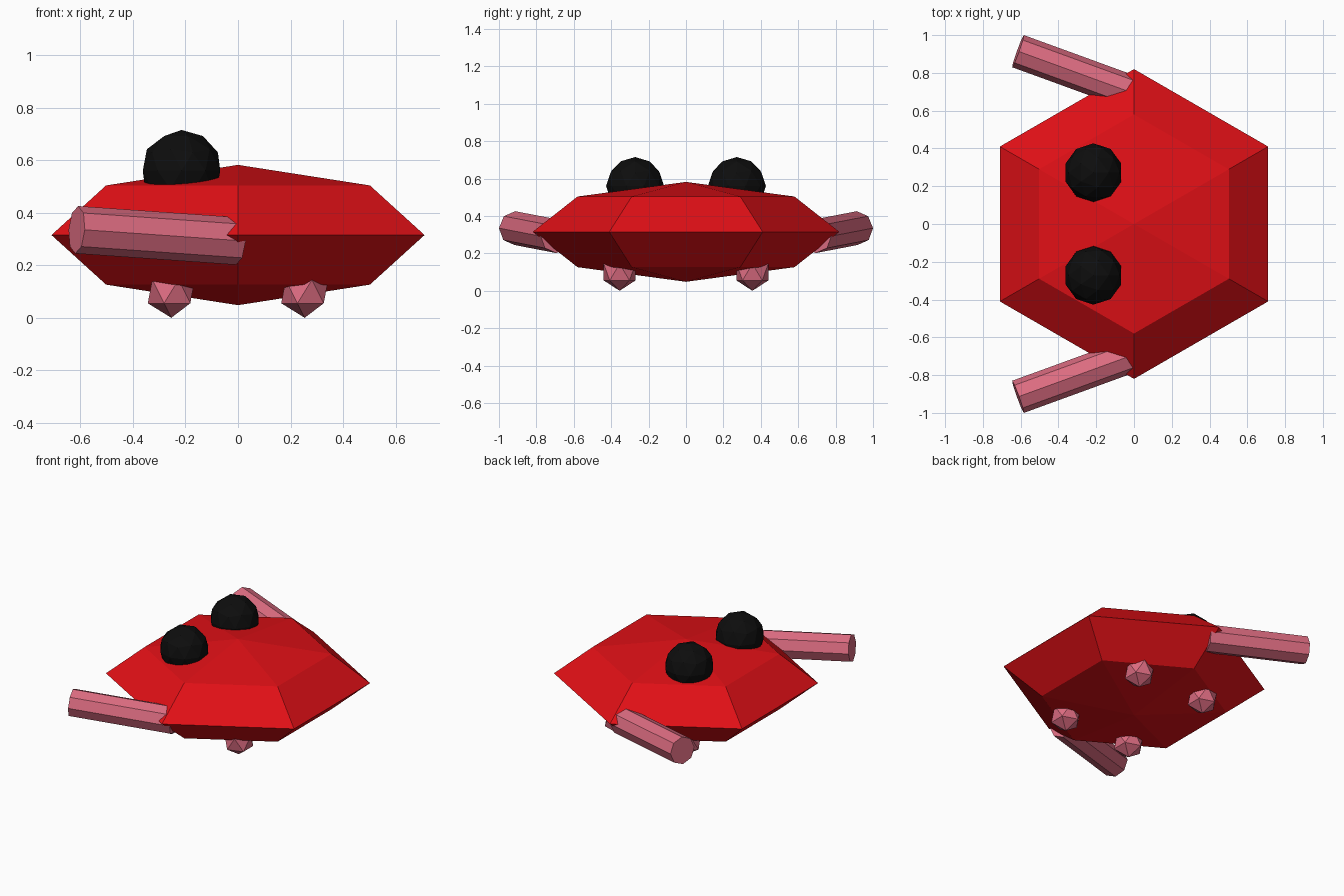
import bpy, bmesh
from mathutils import Vector, Matrix

if "Cube" in bpy.data.objects:
    bpy.data.objects.remove(bpy.data.objects["Cube"])


def material(name, rgb):
    m = bpy.data.materials.new(name)
    m.diffuse_color = (*rgb, 1)
    m.use_nodes = True
    m.node_tree.nodes["Principled BSDF"].inputs["Base Color"].default_value = m.diffuse_color
    return m


RED = material("red", (0.75, 0.005, 0.008))
PINK = material("pink", (0.72, 0.15, 0.22))
BLACK = material("black", (0.004, 0.004, 0.004))


def add_part(name, bm, mat, matrix):
    bm.normal_update()
    mesh = bpy.data.meshes.new(name)
    bm.to_mesh(mesh)
    bm.free()
    mesh.materials.append(mat)
    obj = bpy.data.objects.new(name, mesh)
    obj.matrix_world = matrix
    bpy.context.collection.objects.link(obj)
    return obj


def ico(name, loc, radius, level, mat):
    bm = bmesh.new()
    bmesh.ops.create_icosphere(bm, subdivisions=level, radius=radius)
    add_part(name, bm, mat, Matrix.Translation(loc))


# Body: flattened six-sided sphere with corners on the y axis
bm = bmesh.new()
bmesh.ops.create_uvsphere(bm, u_segments=6, v_segments=4, radius=0.82)
add_part("body", bm, RED, Matrix.Translation((0, 0, 0.315)) @ Matrix.Diagonal((1, 1, 0.267 / 0.82, 1)))

for side, s in (("front", -1), ("back", 1)):
    # Eyes
    ico(side + "_eye", (-0.215, s * 0.272, 0.56), 0.155, 2, BLACK)

    # Feet
    for end, x in (("left", -0.254), ("right", 0.254)):
        ico(f"{side}_{end}_foot", (x, s * 0.355, 0.1), 0.1, 1, PINK)

    # Arms: octagonal rods, one corner up and one facing outward
    outer = Vector((-0.614, s * 0.915, 0.335))
    inner = Vector((-0.002, s * 0.692, 0.292))
    axis = (outer - inner).normalized()
    across = Vector((0, 0, 1)).cross(axis).normalized()
    up = axis.cross(across)
    frame = Matrix((across, up, axis)).transposed().to_4x4()
    bm = bmesh.new()
    bmesh.ops.create_cone(bm, cap_ends=True, segments=8, radius1=0.0905, radius2=0.0905,
                          depth=(outer - inner).length)
    add_part(side + "_arm", bm, PINK, Matrix.Translation((outer + inner) / 2) @ frame)
